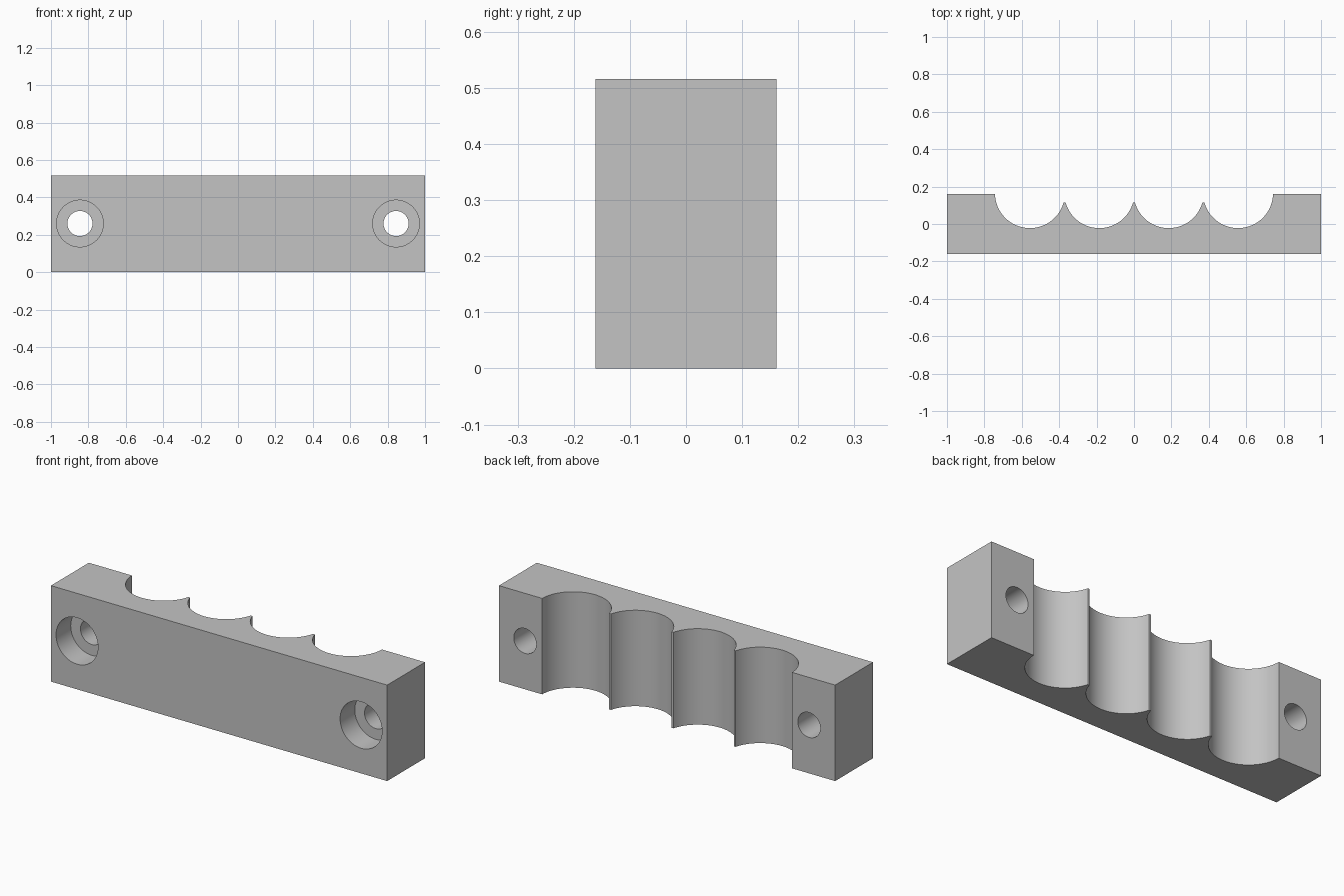
import bpy, bmesh, math
from mathutils import Matrix

old = bpy.data.objects.get("Cube")
if old:
    bpy.data.objects.remove(old, do_unlink=True)

HALF_Y, HEIGHT = 0.161, 0.516
PITCH, RADIUS, ARC_Y, RIDGE_Y = 0.371, 0.187, 0.165, 0.115
STEPS = 40

grey = bpy.data.materials.new("plain grey")
grey.use_nodes = True
colour = (0.55, 0.55, 0.55, 1)
grey.diffuse_color = colour
grey.node_tree.nodes["Principled BSDF"].inputs["Base Color"].default_value = colour


def make_object(name, bm):
    bmesh.ops.recalc_face_normals(bm, faces=bm.faces[:])
    mesh = bpy.data.meshes.new(name)
    bm.to_mesh(mesh)
    bm.free()
    mesh.materials.append(grey)
    obj = bpy.data.objects.new(name, mesh)
    bpy.context.collection.objects.link(obj)
    return obj


# Block outline with four round channels along the back, parted by blunt ridges
outline = [(-1, HALF_Y), (-1, -HALF_Y), (1, -HALF_Y), (1, HALF_Y)]
for i in range(4):
    cx = (1.5 - i) * PITCH
    right_y = HALF_Y if i == 0 else RIDGE_Y
    left_y = HALF_Y if i == 3 else RIDGE_Y
    start = math.asin((right_y - ARC_Y) / RADIUS)
    end = -math.pi - math.asin((left_y - ARC_Y) / RADIUS)
    for k in range(STEPS + 1):
        a = start + (end - start) * k / STEPS
        outline.append((cx + RADIUS * math.cos(a), ARC_Y + RADIUS * math.sin(a)))

bm = bmesh.new()
base = bm.faces.new([bm.verts.new((x, y, 0)) for x, y in outline])
top = bmesh.ops.extrude_face_region(bm, geom=[base], use_keep_orig=True)
bmesh.ops.translate(bm, vec=(0, 0, HEIGHT),
                    verts=[v for v in top["geom"] if isinstance(v, bmesh.types.BMVert)])
block = make_object("channelled_block", bm)


# Counterbored screw holes, cut from front to back
def hole_cutter(name, x):
    profile = [(0, -0.3), (0.125, -0.3), (0.125, -0.036),
               (0.067, -0.036), (0.067, 0.3), (0, 0.3)]
    bm = bmesh.new()
    verts = [bm.verts.new((x + r, y, 0.26)) for r, y in profile]
    edges = [bm.edges.new(pair) for pair in zip(verts, verts[1:])]
    bmesh.ops.spin(bm, geom=verts + edges, cent=(x, 0, 0.26), axis=(0, 1, 0),
                   angle=math.tau, steps=64)
    bmesh.ops.remove_doubles(bm, verts=bm.verts[:], dist=0.0001)
    return make_object(name, bm)


for side, x in (("right", -0.845), ("left", 0.845)):
    cutter = hole_cutter(side + "_hole_cutter", x)
    cutter.hide_render = True
    cutter.hide_set(True)
    cut = block.modifiers.new(side + "_screw_hole", "BOOLEAN")
    cut.operation, cut.solver, cut.object = "DIFFERENCE", "EXACT", cutter

# Bake the holes, then drop the cutters and shade the curves smooth
bpy.context.view_layer.objects.active = block
block.select_set(True)
for mod in list(block.modifiers):
    cutter = mod.object
    bpy.ops.object.modifier_apply(modifier=mod.name)
    bpy.data.objects.remove(cutter, do_unlink=True)
bpy.ops.object.shade_smooth_by_angle(angle=math.radians(30))
